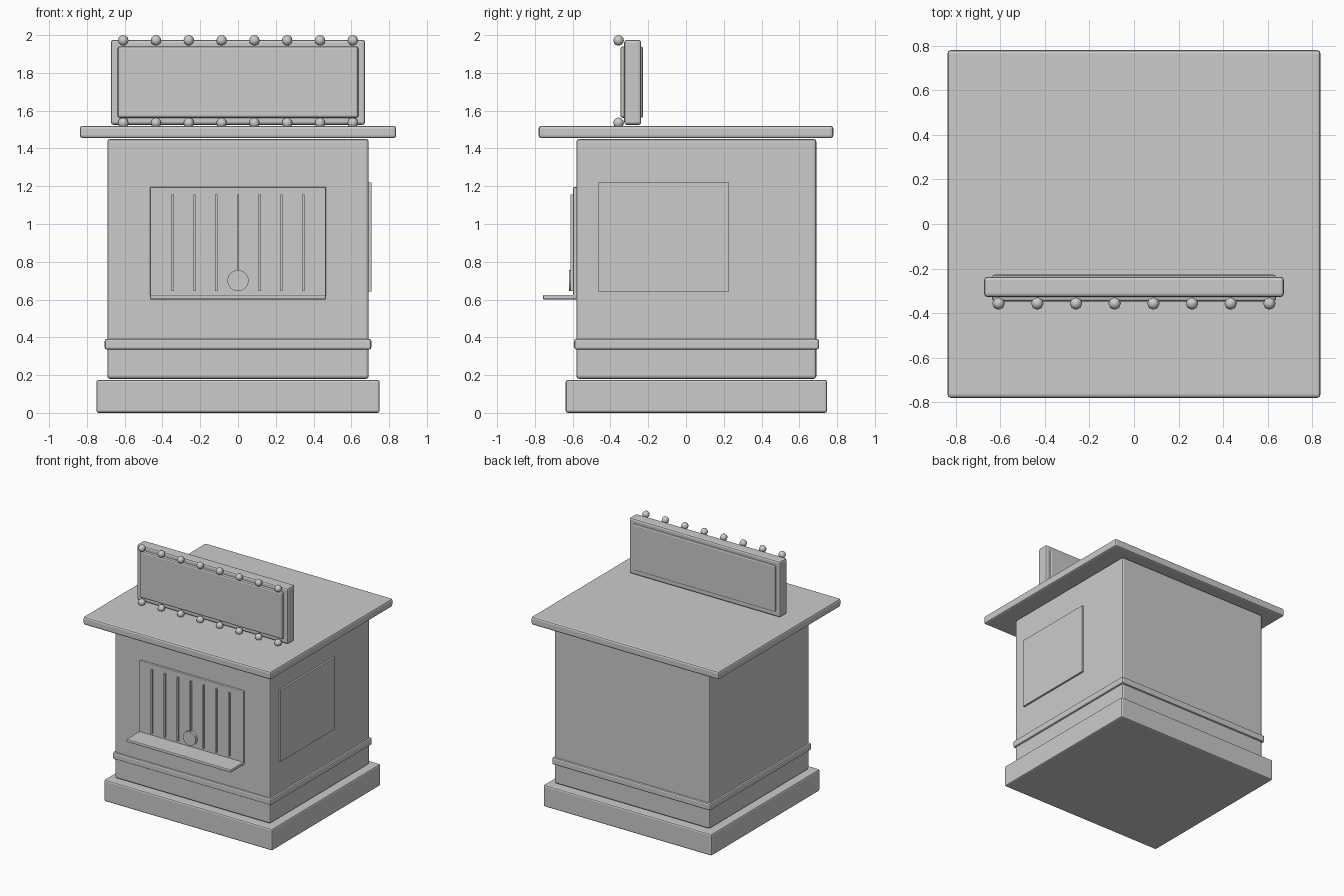
import bpy, math

if "Cube" in bpy.data.objects:
    bpy.data.objects.remove(bpy.data.objects["Cube"])

grey = bpy.data.materials.new("plain grey")
grey.diffuse_color = (0.6, 0.6, 0.6, 1)
grey.use_nodes = True
grey.node_tree.nodes["Principled BSDF"].inputs["Base Color"].default_value = grey.diffuse_color


def finish(obj, name, bevel=0, segments=2):
    """Name, colour and optionally round the edges of a part."""
    obj.name = name
    obj.data.materials.append(grey)
    if bevel:
        mod = obj.modifiers.new("Bevel", 'BEVEL')
        mod.width = bevel
        mod.segments = segments
    return obj


def box(name, x, y, z, bevel=0, segments=2):
    """Box given by its (min, max) range on each axis."""
    bpy.ops.mesh.primitive_cube_add(
        size=1, location=[(a + b) / 2 for a, b in (x, y, z)])
    obj = bpy.context.object
    obj.scale = [b - a for a, b in (x, y, z)]
    bpy.ops.object.transform_apply(location=False, rotation=False, scale=True)
    return finish(obj, name, bevel, segments)


# Booth: plinth, body, trim band and roof slab
box("base", (-0.75, 0.75), (-0.637, 0.747), (0, 0.175), 0.012)
box("body", (-0.692, 0.692), (-0.58, 0.69), (0.18, 1.45), 0.014)
box("trim_band", (-0.706, 0.706), (-0.592, 0.704), (0.335, 0.392), 0.012)
box("roof", (-0.837, 0.837), (-0.78, 0.78), (1.455, 1.52), 0.014)

# Front window with its shelf
box("window_plate", (-0.466, 0.466), (-0.597, -0.575), (0.605, 1.196), 0.005)
box("shelf", (-0.466, 0.466), (-0.757, -0.58), (0.6, 0.625), 0.007)

# Window bars
for i in range(7):
    x = (i - 3) * 0.115
    box(f"window_bar_{i + 1}", (x - 0.006, x + 0.006), (-0.611, -0.594), (0.645, 1.157))

# Round speaking hole cover
bpy.ops.mesh.primitive_cylinder_add(
    vertices=24, radius=0.056, depth=0.03, location=(0, -0.605, 0.7),
    rotation=(math.pi / 2, 0, 0))
finish(bpy.context.object, "round_cover")
bpy.ops.object.shade_smooth_by_angle()

# Side panel, on the right only
box("side_panel", (0.685, 0.707), (-0.467, 0.228), (0.643, 1.22))

# Roof sign with raised panels front and back
box("sign_board", (-0.673, 0.673), (-0.327, -0.237), (1.525, 1.975), 0.014)
box("sign_panel", (-0.637, 0.637), (-0.347, -0.227), (1.562, 1.94), 0.012)

# Sign bulbs along the top and bottom edges
for row, z in (("lower", 1.535), ("upper", 1.972)):
    for i in range(8):
        bpy.ops.mesh.primitive_uv_sphere_add(
            segments=8, ring_count=6, radius=0.028,
            location=((i - 3.5) * 0.1736, -0.357, z))
        finish(bpy.context.object, f"{row}_bulb_{i + 1}")
        bpy.ops.object.shade_smooth_by_angle(angle=math.radians(60))
